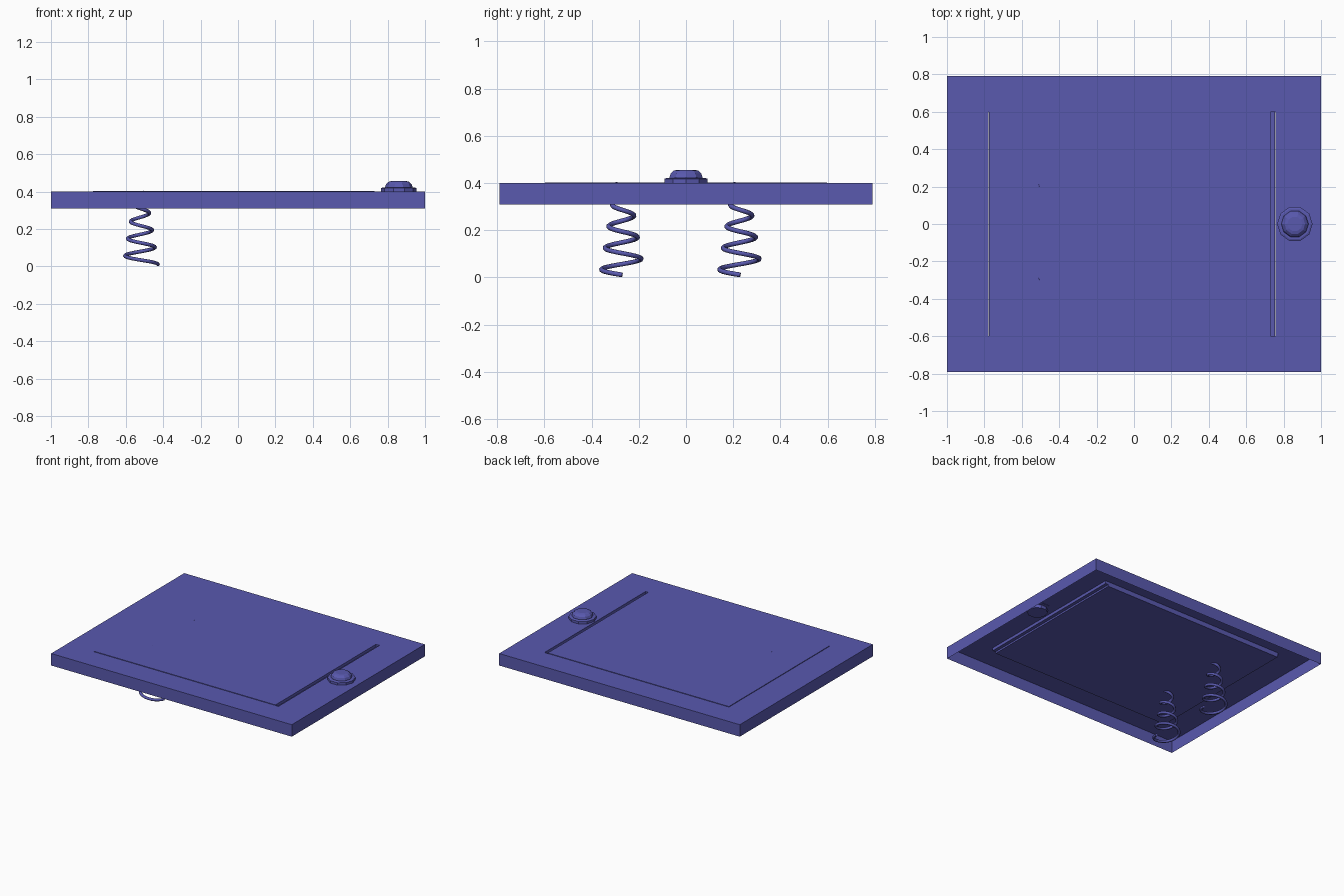
import bpy
import bmesh
from math import cos, sin, pi, radians

if "Cube" in bpy.data.objects:
    bpy.data.objects.remove(bpy.data.objects["Cube"])

blue = bpy.data.materials.new("violet_blue")
blue.use_nodes = True
colour = (0.1, 0.1, 0.43, 1)
blue.diffuse_color = colour
blue.node_tree.nodes["Principled BSDF"].inputs["Base Color"].default_value = colour

TOP, RIM = 0.4, 0.31


def add_object(name, bm, recalc=True):
    if recalc:
        bmesh.ops.recalc_face_normals(bm, faces=bm.faces)
    mesh = bpy.data.meshes.new(name)
    bm.to_mesh(mesh)
    bm.free()
    mesh.materials.append(blue)
    obj = bpy.data.objects.new(name, mesh)
    bpy.context.collection.objects.link(obj)
    return obj


def rectangle(bm, x0, x1, y, z):
    return [bm.verts.new(p) for p in ((x0, -y, z), (x1, -y, z), (x1, y, z), (x0, y, z))]


def bridge(bm, a, b):
    n = len(a)
    for i in range(n):
        j = (i + 1) % n
        bm.faces.new((a[i], a[j], b[j], b[i]))


# Plate: thin open-bottomed shell with a rectangular opening
bm = bmesh.new()
loops = [rectangle(bm, -1, 1, 0.79, RIM), rectangle(bm, -1, 1, 0.79, TOP),
         rectangle(bm, -0.777, 0.756, 0.6, TOP), rectangle(bm, -0.777, 0.756, 0.6, 0.38)]
for lower, upper in zip(loops, loops[1:]):
    bridge(bm, lower, upper)
add_object("plate", bm, False)

# Lid: raised slab with a low ledge forming the groove at one end
bm = bmesh.new()
profile = [(-0.775, 0.366), (0.73, 0.366), (0.73, 0.379), (0.755, 0.379),
           (0.755, 0.382), (0.73, 0.382), (0.73, 0.403), (-0.775, 0.403)]
front, back = [[bm.verts.new((x, y, z)) for x, z in profile] for y in (-0.598, 0.598)]
bridge(bm, front, back)
bm.faces.new(front)
bm.faces.new(back)
add_object("lid", bm)


# Button: ten-sided turned parts
def turned(name, rings, x, sides=10):
    bm = bmesh.new()
    loops = [[bm.verts.new((x + r * cos(2 * pi * i / sides), r * sin(2 * pi * i / sides), z))
              for i in range(sides)] for r, z in rings]
    for a, b in zip(loops, loops[1:]):
        bridge(bm, a, b)
    bm.faces.new(loops[0])
    bm.faces.new(loops[-1])
    return add_object(name, bm)


turned("button_collar", [(0.095, 0.398), (0.095, 0.418), (0.085, 0.422)], 0.86)
turned("button_cap", [(0.07, 0.375), (0.073, 0.425), (0.068, 0.44), (0.055, 0.452), (0.04, 0.456)], 0.86)


# Springs: tapering coils swept with an eight-sided tube
def spring(name, cx, cy):
    curve = bpy.data.curves.new(name, "CURVE")
    curve.dimensions = "3D"
    curve.bevel_depth = 0.01
    curve.bevel_resolution = 2
    curve.use_fill_caps = True
    steps, turns = 101, 4.2
    line = curve.splines.new("POLY")
    line.points.add(steps - 1)
    for i, point in enumerate(line.points):
        t = i / (steps - 1)
        r = 0.092 - 0.064 * t
        a = -2 * pi * turns * t
        point.co = (cx + r * cos(a), cy + r * sin(a), 0.011 + 0.385 * t, 1)
    curve.materials.append(blue)
    obj = bpy.data.objects.new(name, curve)
    bpy.context.collection.objects.link(obj)
    bpy.ops.object.select_all(action="DESELECT")
    obj.select_set(True)
    bpy.context.view_layer.objects.active = obj
    bpy.ops.object.convert(target="MESH")
    bpy.ops.object.shade_smooth_by_angle(angle=radians(50))


spring("front_spring", -0.52, -0.27)
spring("back_spring", -0.52, 0.23)
